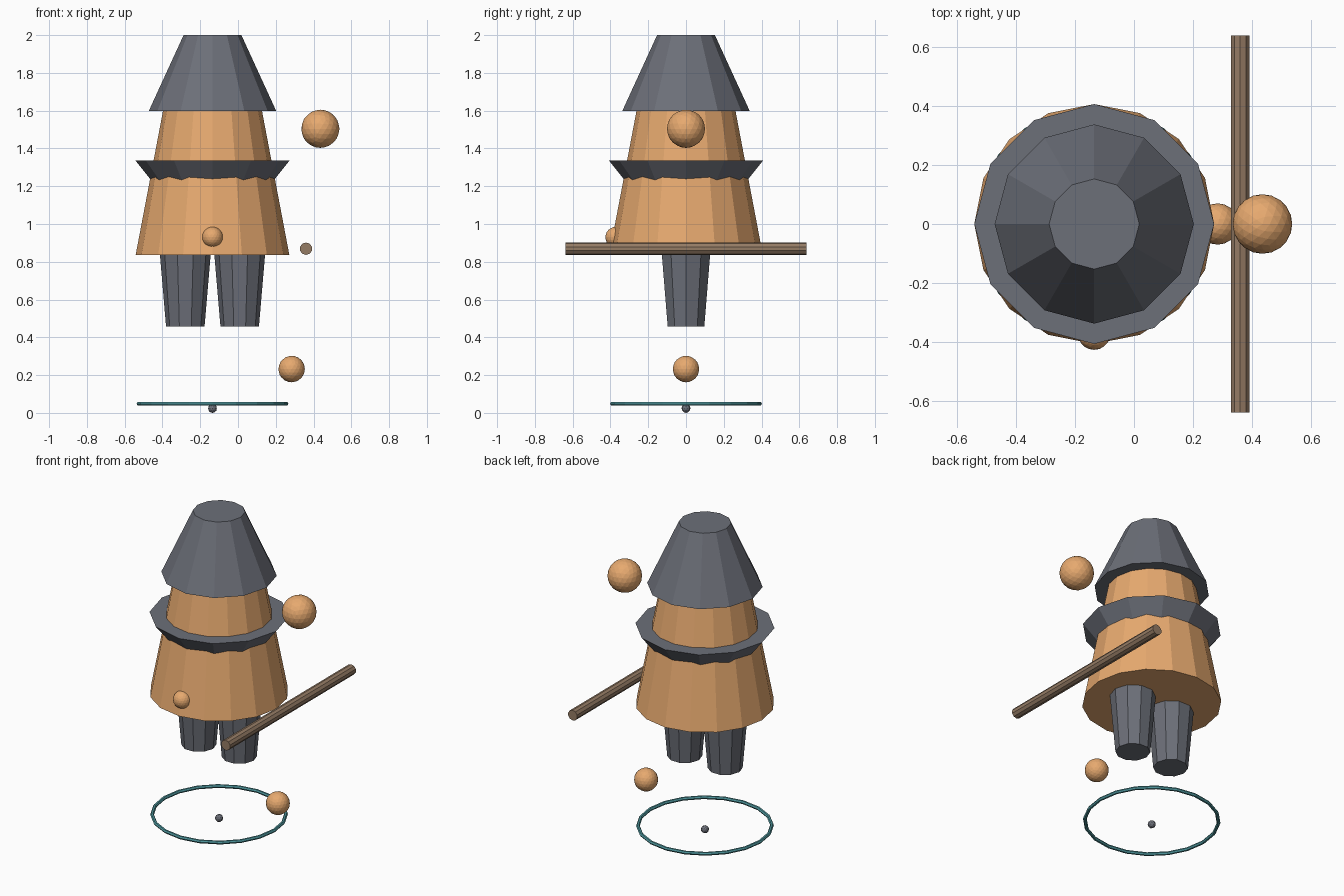
import bpy
from math import pi

if "Cube" in bpy.data.objects:
    bpy.data.objects.remove(bpy.data.objects["Cube"])

AXIS_X = -0.135  # vertical axis of the main body


def material(name, rgb):
    m = bpy.data.materials.new(name)
    m.diffuse_color = (*rgb, 1)
    m.use_nodes = True
    m.node_tree.nodes["Principled BSDF"].inputs["Base Color"].default_value = m.diffuse_color
    return m


orange = material("orange", (0.80, 0.40, 0.16))
slate = material("slate", (0.15, 0.16, 0.19))
wood = material("wood", (0.30, 0.20, 0.13))
teal = material("teal", (0.08, 0.32, 0.35))


def finish(name, mat):
    ob = bpy.context.object
    ob.name = name
    ob.data.materials.append(mat)
    return ob


def cone(name, mat, sides, r_low, r_high, z_low, z_high, x=AXIS_X):
    # quarter turn puts a corner on the x axis
    bpy.ops.mesh.primitive_cone_add(
        vertices=sides, radius1=r_low, radius2=r_high, depth=z_high - z_low,
        location=(x, 0, (z_low + z_high) / 2), rotation=(0, 0, pi / 2))
    return finish(name, mat)


def ball(name, mat, r, loc, detail=3):
    bpy.ops.mesh.primitive_ico_sphere_add(subdivisions=detail, radius=r, location=loc)
    return finish(name, mat)


# Legs
for side, label in ((-1, "left"), (1, "right")):
    cone(label + "_leg", slate, 10, 0.102, 0.135, 0.458, 0.845, AXIS_X + side * 0.144)

# Robe, flared collar and hat
cone("robe", orange, 16, 0.407, 0.258, 0.835, 1.62)
cone("collar", slate, 12, 0.299, 0.407, 1.20, 1.335)
cone("hat", slate, 12, 0.338, 0.153, 1.597, 2.0)

# Front button and loose balls
ball("front_button", orange, 0.055, (AXIS_X, -0.372, 0.93))
ball("upper_ball", orange, 0.101, (0.436, 0, 1.504))
ball("lower_ball", orange, 0.07, (0.284, 0, 0.232))
ball("ground_bead", slate, 0.024, (AXIS_X, 0, 0.024), 2)

# Staff lying along y
bpy.ops.mesh.primitive_cylinder_add(
    vertices=10, radius=0.033, depth=1.278, location=(0.36, 0, 0.869), rotation=(pi / 2, 0, 0))
finish("staff", wood)

# Ground ring
bpy.ops.mesh.primitive_torus_add(
    major_segments=20, minor_segments=6, major_radius=0.391, minor_radius=0.011,
    location=(AXIS_X, 0, 0.048))
finish("ground_ring", teal)
